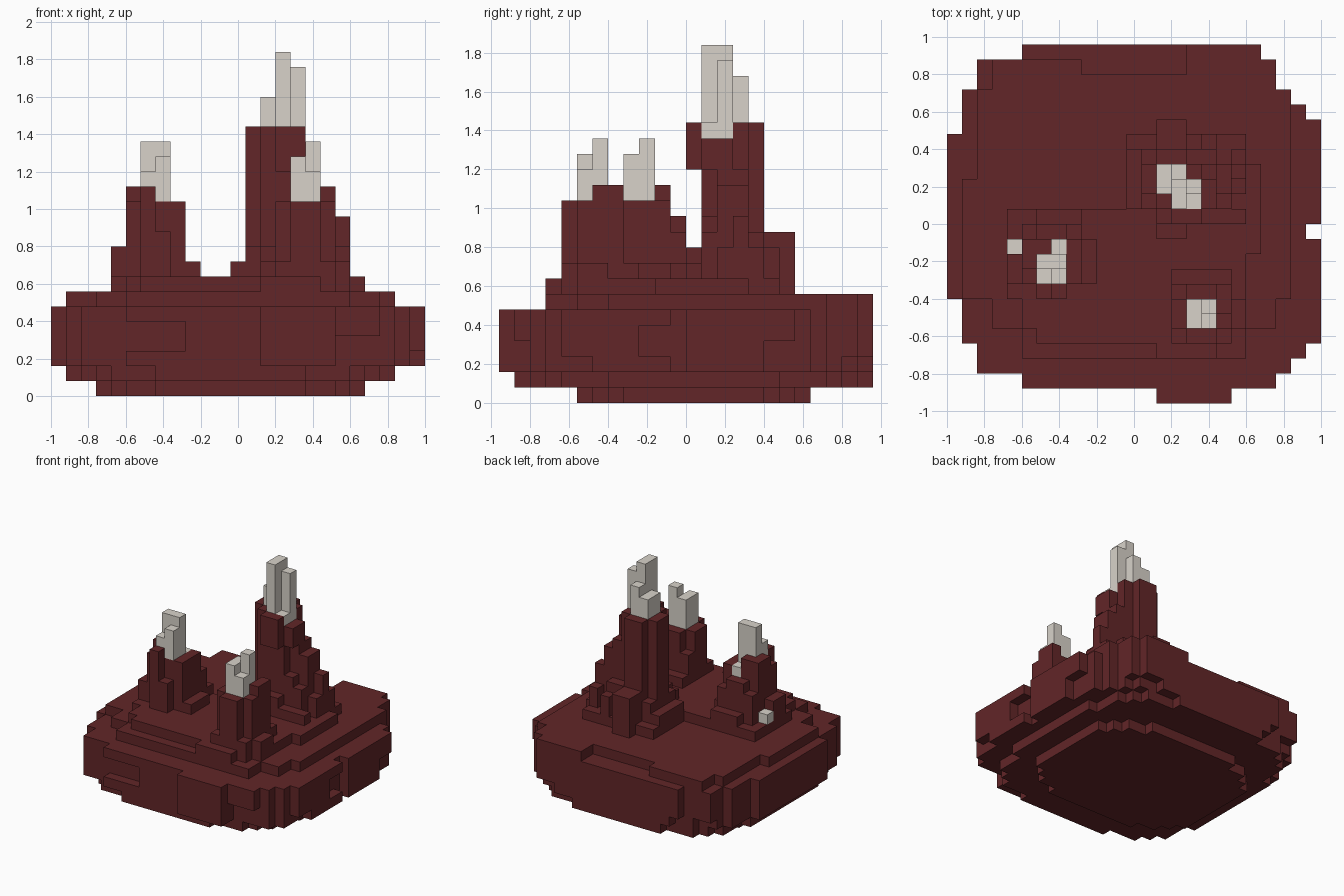
import bpy, bmesh
from mathutils import Vector

if "Cube" in bpy.data.objects:
    bpy.data.objects.remove(bpy.data.objects["Cube"])

BLOCK = 0.08                   # size of one block
ORIGIN = Vector((-1.0, -0.96, 0.0))

# Heights shared by several parts
KEEL, BAND, RIM, TERRACE, DECK = 0.16, 0.24, 0.48, 0.56, 0.64
LOW_TOP, NECK, CROWN, PEAK = 1.04, 1.2, 1.36, 1.44


def material(name, color):
    m = bpy.data.materials.new(name)
    m.use_nodes = True
    m.diffuse_color = (*color, 1)
    m.node_tree.nodes["Principled BSDF"].inputs["Base Color"].default_value = (*color, 1)
    return m


ROCK = material("dark red rock", (0.122, 0.019, 0.021))
BONE = material("pale crystal", (0.69, 0.65, 0.59))


def column(x0, x1, y0, y1, top, base=DECK):
    """Blocks inside a box, with its sides snapped to the block grid."""
    spans = [range(round((start - origin) / BLOCK), round((end - origin) / BLOCK))
             for start, end, origin in zip((x0, y0, base), (x1, y1, top), ORIGIN)]
    return {(i, j, k) for i in spans[0] for j in spans[1] for k in spans[2]}


def layer(base, top, *rects):
    """Several rectangles of blocks sharing one base and top."""
    return set().union(*(column(*rect, top, base) for rect in rects))


def rounded(x0, x1, y0, y1, top, base, power):
    """Layer of blocks with stepped round corners."""
    middle = Vector((x0 + x1, y0 + y1)) / 2
    radius = Vector((x1 - x0, y1 - y0)) / 2
    keep = set()
    for cell in column(x0, x1, y0, y1, top, base):
        p = ORIGIN + (Vector(cell) + Vector((.5, .5, .5))) * BLOCK
        if sum(abs((p[a] - middle[a]) / radius[a]) ** power for a in (0, 1)) < 1:
            keep.add(cell)
    return keep


def build(name, cells, mat):
    """Skin the outside of a set of blocks with flat faces."""
    bm = bmesh.new()
    verts = {}

    def corner(point):
        if point not in verts:
            verts[point] = bm.verts.new(ORIGIN + Vector(point) * BLOCK)
        return verts[point]

    for cell in cells:
        for axis in range(3):
            for side in (0, 1):
                neighbour = list(cell)
                neighbour[axis] += 2 * side - 1
                if tuple(neighbour) in cells:
                    continue
                a, b = (axis + 1) % 3, (axis + 2) % 3
                ring = []
                for da, db in ((0, 0), (1, 0), (1, 1), (0, 1)):
                    point = list(cell)
                    point[axis] += side
                    point[a] += da
                    point[b] += db
                    ring.append(corner(tuple(point)))
                bm.faces.new(ring if side else ring[::-1])
    mesh = bpy.data.meshes.new(name)
    bm.to_mesh(mesh)
    bm.free()
    mesh.materials.append(mat)
    bpy.context.collection.objects.link(bpy.data.objects.new(name, mesh))


# Island: wide rim over a tapered underside
rim = [(-.6, .7, -.8, .96), (-.84, .76, -.8, .9), (-.9, .84, -.64, .7),
       (-1, .9, -.4, .5), (-.6, .76, -.9, -.8), (.1, .5, -.96, -.9),
       (.7, .84, -.8, -.64), (.76, .9, -.7, .64), (.9, 1, -.64, -.1),
       (.9, 1, 0, .56)]
island = layer(BAND, RIM, *rim)
island |= layer(KEEL, BAND, *rim) & rounded(-1, 1, -.96, .96, BAND, KEEL, 3.2)
island |= layer(KEEL, BAND, (-1, -.9, -.24, .3), (.2, .44, -.96, -.9))
island |= rounded(-.92, .84, -.88, .96, KEEL, BLOCK, 3)
island |= rounded(-.76, .68, -.56, .64, BLOCK, 0, 3)

# Undercuts in the wall between the rim lumps
island -= layer(BAND, .4, (-.6, -.3, -.9, -.8), (.9, 1, -.24, -.1))
island -= layer(KEEL, .3, (.5, .76, -.9, -.8), (.9, 1, .4, .56))

# Terraces on top
island |= layer(RIM, TERRACE, (-.6, .6, -.7, .9), (-.76, .76, -.56, .9),
                (-.84, .84, -.4, .7), (-.9, -.84, -.4, .24), (.3, .7, .9, .96))
island -= column(-.3, .3, .8, .9, TERRACE, RIM)
island |= layer(TERRACE, DECK, (-.5, .5, -.64, .1), (-.7, -.2, -.4, .1),
                (.1, .44, -.7, -.64), (-.6, .6, -.56, 0), (-.04, .6, -.1, .5),
                (.6, .7, -.16, .3))
build("island", island, ROCK)

# Tall crystal cluster
tall_crystal = (column(.2, .3, .1, .24, 1.84, CROWN) | column(.3, .36, .16, .24, 1.76, CROWN)
                | column(.3, .36, .1, .16, PEAK, CROWN) | column(.2, .3, .24, .3, 1.68, CROWN)
                | column(.1, .2, .16, .3, 1.6, CROWN))
build("tall_crystal", tall_crystal, BONE)

# Tall spire: narrow stem, overhanging head, broken top edge
tall = layer(DECK, NECK, (.1, .3, .1, .4), (.04, .36, .16, .3), (.3, .36, .1, .16),
             (.36, .44, .16, .3))
tall |= layer(NECK, CROWN, (.04, .36, .16, .3), (.1, .36, .1, .16), (.2, .36, 0, .1),
              (.36, .44, .1, .24), (.1, .3, .3, .4))
tall |= layer(CROWN, PEAK, (.04, .1, .16, .3), (.1, .2, .1, .16), (.2, .36, 0, .1),
              (.3, .36, .24, .3), (.1, .3, .3, .4))

# Stepped buttresses around the stem
tall |= column(.44, .5, .16, .3, 1.1) | column(.5, .6, .24, .3, .96)
tall |= column(.36, .44, .1, .16, .96) | column(.1, .3, .4, .56, .9, TERRACE)
tall |= layer(DECK, .9, (.44, .5, .1, .16), (.3, .44, .3, .4))
tall |= layer(DECK, .8, (.5, .6, .16, .4), (.36, .44, .3, .5), (.1, .36, 0, .1),
              (.04, .1, .1, .4))
tall |= layer(DECK, .7, (-.04, .04, .1, .4), (.36, .6, 0, .1), (.1, .3, -.1, 0))
build("tall_spire", tall - tall_crystal, ROCK)

# Side crystal cluster and a nub low on its spire
side_crystal = (column(-.5, -.36, -.24, -.16, CROWN, LOW_TOP)
                | column(-.44, -.36, -.3, -.24, 1.3, LOW_TOP)
                | column(-.5, -.44, -.3, -.24, NECK, LOW_TOP)
                | column(-.44, -.36, -.16, -.1, LOW_TOP, .96))
build("side_crystal", side_crystal, BONE)
build("crystal_nub", column(-.7, -.6, -.16, -.1, .7), BONE)

# Side spire with a jagged collar
side = layer(DECK, .9, (-.6, -.3, -.3, 0), (-.5, -.36, -.4, 0))
side |= column(-.6, -.3, -.3, -.1, LOW_TOP) | column(-.5, -.36, -.1, 0, .96)
side |= layer(.9, 1.1, (-.6, -.5, -.24, -.1), (-.5, -.44, -.16, -.1), (-.5, -.44, -.4, -.3))
side |= column(-.7, -.6, -.3, -.16, .8)
side |= layer(DECK, .7, (-.3, -.2, -.3, -.1), (-.5, -.3, 0, .1))
build("side_spire", side - side_crystal, ROCK)

# Front crystal cluster and its spire
front_crystal = (column(.3, .36, -.56, -.4, 1.3, LOW_TOP)
                 | column(.36, .44, -.5, -.4, CROWN, LOW_TOP)
                 | column(.36, .44, -.56, -.5, NECK, LOW_TOP))
build("front_crystal", front_crystal, BONE)
front = layer(DECK, LOW_TOP, (.3, .44, -.64, -.3), (.2, .5, -.56, -.4))
front |= column(.44, .5, -.5, -.3, 1.1) | column(.2, .3, -.5, -.3, .9)
front |= layer(DECK, .7, (.2, .5, -.64, -.24), (.5, .6, -.56, -.4))
build("front_spire", front, ROCK)
